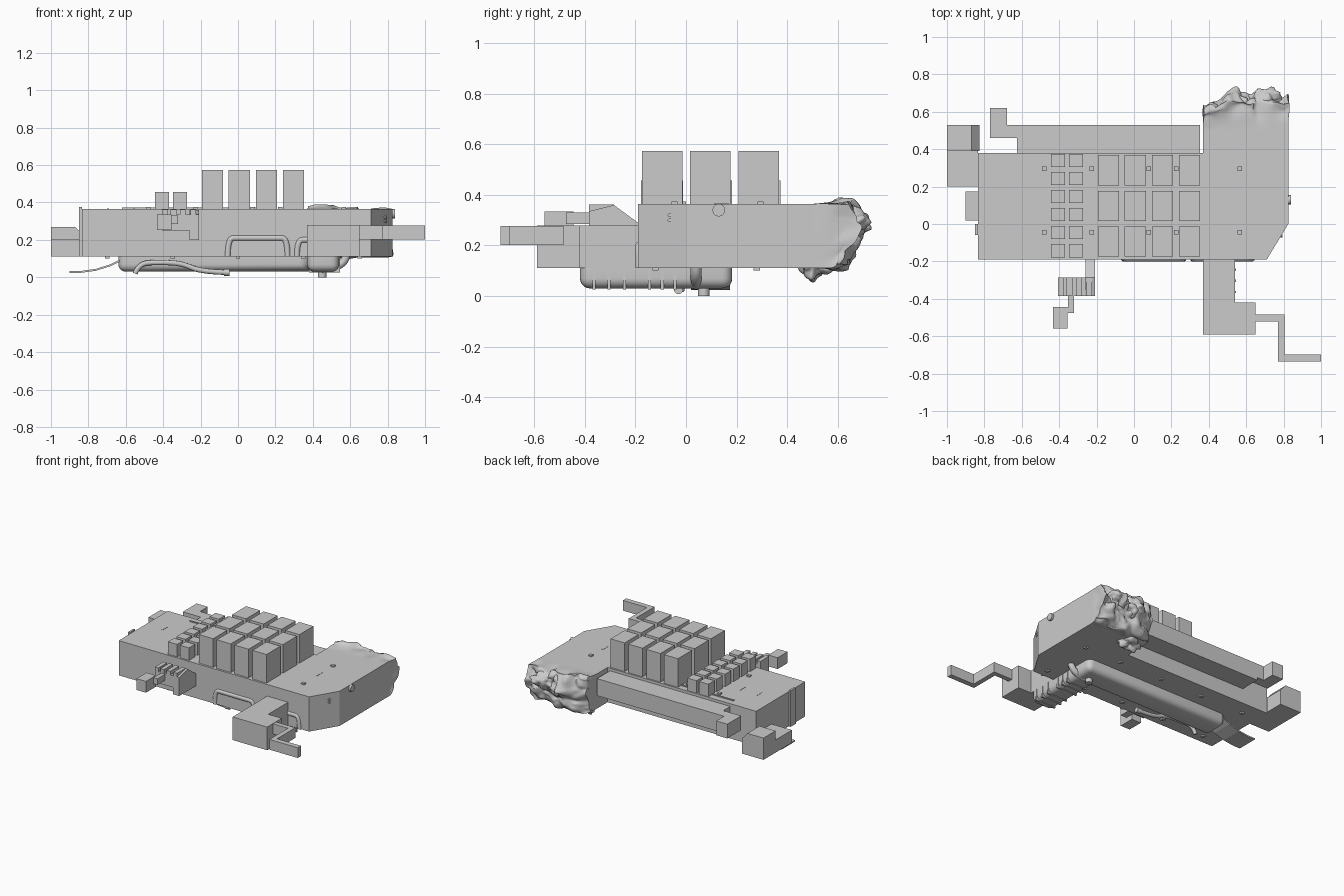
import bpy, bmesh, math
from mathutils import Vector, noise

if "Cube" in bpy.data.objects:
    bpy.data.objects.remove(bpy.data.objects["Cube"])


def finish(name, bm, smooth=None):
    bmesh.ops.recalc_face_normals(bm, faces=bm.faces)
    me = bpy.data.meshes.new(name)
    bm.to_mesh(me)
    bm.free()
    ob = bpy.data.objects.new(name, me)
    bpy.context.collection.objects.link(ob)
    if smooth:
        bpy.ops.object.select_all(action='DESELECT')
        bpy.context.view_layer.objects.active = ob
        ob.select_set(True)
        bpy.ops.object.shade_smooth_by_angle(angle=math.radians(smooth))
    return ob


def add_box(bm, x0, x1, y0, y1, z0, z1):
    vs = bmesh.ops.create_cube(bm, size=1)['verts']
    for v in vs:
        v.co = Vector((x1 if v.co.x > 0 else x0, y1 if v.co.y > 0 else y0, z1 if v.co.z > 0 else z0))
    return vs


def boxes(name, *dims):
    bm = bmesh.new()
    for d in dims:
        add_box(bm, *d)
    return finish(name, bm)


def prism(name, pts, lo, hi, axis='z', bevel=0):
    """Extrude a 2D outline: (x,y) along z, (y,z) along x, or (x,z) along y."""
    put = {'z': lambda a, b, c: (a, b, c), 'x': lambda a, b, c: (c, a, b), 'y': lambda a, b, c: (a, c, b)}[axis]
    bm = bmesh.new()
    f = bm.faces.new([bm.verts.new(put(a, b, lo)) for a, b in pts])
    base = [f]
    r = bmesh.ops.extrude_face_region(bm, geom=base, use_keep_orig=True)
    d = Vector(put(0, 0, hi - lo))
    for v in r['geom']:
        if isinstance(v, bmesh.types.BMVert):
            v.co += d
    if bevel:
        top = max(lo, hi)
        edges = [e for e in bm.edges if not all(abs(v.co.z - top) < 1e-5 for v in e.verts)]
        bmesh.ops.recalc_face_normals(bm, faces=bm.faces)
        bmesh.ops.bevel(bm, geom=edges, offset=bevel, segments=5, profile=0.5, affect='EDGES')
    return finish(name, bm, 35 if bevel else None)


def cylinder(name, loc, r, depth, axis='z', seg=20):
    bm = bmesh.new()
    bmesh.ops.create_cone(bm, cap_ends=True, segments=seg, radius1=r, radius2=r, depth=depth)
    for v in bm.verts:
        x, y, z = v.co
        v.co = Vector(loc) + Vector((z, y, x) if axis == 'x' else (x, y, z))
    return finish(name, bm, 35)


def pipe(name, pts, r):
    cu = bpy.data.curves.new(name, 'CURVE')
    cu.dimensions = '3D'
    cu.bevel_depth, cu.bevel_resolution, cu.use_fill_caps = r, 3, True
    sp = cu.splines.new('NURBS')
    sp.points.add(len(pts) - 1)
    for p, c in zip(sp.points, pts):
        p.co = (*c, 1)
    sp.order_u, sp.use_endpoint_u, sp.resolution_u = 3, True, 6
    ob = bpy.data.objects.new(name, cu)
    bpy.context.collection.objects.link(ob)


# Main hull with the chamfered front right corner
prism("hull", [(-.835, -.19), (.71, -.19), (.825, 0), (.825, .38), (-.835, .38)], .11, .365)
boxes("left_end_plate", (-.85, -.835, -.06, .0, .11, .375))

# Torn end: dense block with noise growing towards the break
bm = bmesh.new()
bmesh.ops.create_cube(bm, size=1)
bmesh.ops.subdivide_edges(bm, edges=bm.edges[:], cuts=31, use_grid_fill=True)
for v in bm.verts:
    u, t, h = v.co
    x, y, z = .5975 + .455 * u, .38 + .26 * (t + .5), .2375 + .255 * h
    w = min(1, max(0, (y - .5) / .12)) ** 2
    n = noise.noise_vector(Vector((x, y, z)) * 13)
    m = noise.turbulence(Vector((x + 3, y, z)) * 9, 2, True)
    y += w * (.10 * (1 - (2 * abs(h - .1)) ** 2) * m + .03 * n.y) - w * .10 * max(0, -u - .3) * 2
    x += w * .018 * n.x
    z += w * (.03 * n.z + (.018 if h > .3 and u < .1 else 0))
    v.co = (min(x, .835), min(y, .735), min(z, .4))
finish("torn_end", bm, 60)

# Lumps of debris hanging from and behind the torn end
bm = bmesh.new()
for cx, cy, cz, rx, ry, rz in [(.47, .51, .135, .10, .065, .075), (.55, .64, .28, .08, .07, .07),
                               (.70, .66, .29, .09, .065, .06), (.44, .57, .22, .06, .06, .07)]:
    vs = bmesh.ops.create_icosphere(bm, subdivisions=4, radius=1)['verts']
    for v in vs:
        p = Vector((cx + v.co.x * rx, cy + v.co.y * ry, cz + v.co.z * rz))
        k = .9 + .4 * noise.noise(p * 22) + .15 * noise.noise(p * 45)
        v.co = (cx + v.co.x * rx * k, min(.735, cy + v.co.y * ry * k), cz + v.co.z * rz * k)
finish("torn_debris", bm, 60)

# Grid of tall blocks and grid of small blocks on the deck
boxes("tall_blocks", *[(x, x + .114, y, y + .162, .36, .575)
                       for x in (-.193, -.05, .095, .24) for y in (-.175, .015, .207)])
boxes("small_blocks", *[(x, x + .075, y, y + .07, .36, .457)
                        for x in (-.444, -.348) for y in [-.178 + .0965 * i for i in range(6)]])

# Rear beam and its stepped arm
boxes("rear_beam", (-.625, .352, .38, .53, .22, .345))
prism("rear_arm", [(-.625, .46), (-.625, .53), (-.68, .53), (-.68, .62), (-.77, .62), (-.77, .46)], .24, .345)

# Left end bracket
boxes("left_bracket", (-1, -.835, .2, .39, .11, .203))
prism("left_bracket_cap", [(-1, .11), (-.825, .11), (-.825, .22), (-.87, .27), (-1, .27)], .39, .53, 'y')

# Front block and crank arm
prism("front_block", [(.37, -.18), (.37, -.59), (.65, -.59), (.65, -.42), (.54, -.42), (.54, -.18)], .11, .28)
prism("crank_arm", [(.64, -.485), (.64, -.52), (.77, -.52), (.77, -.735), (1, -.735), (1, -.697),
                    (.805, -.697), (.805, -.485)], .202, .277)

# Front connector with ribs, mount and plug
boxes("connector", (-.405, -.21, -.385, -.285, .25, .335))
boxes("connector_ribs", *[(x, x + .03, -.385, -.285, .33, .362) for x in (-.405, -.36, -.31, -.255)])
prism("connector_mount", [(-.385, .2), (-.19, .2), (-.19, .29), (-.285, .36), (-.385, .335)], -.26, -.208, 'x')
boxes("connector_plug", (-.352, -.322, -.475, -.38, .285, .33), (-.432, -.355, -.56, -.445, .252, .335),
      (-.36, -.322, -.475, -.447, .285, .33))

# Underside tank, L-shaped and rounded
prism("belly_tank", [(-.64, .0), (.37, .0), (.37, -.42), (.54, -.42), (.54, .183), (-.64, .183)], .03, .115, bevel=.04)
boxes("tank_ribs", *[(.38, .545, y, y + .012, .026, .11) for y in (-.37, -.31, -.25, -.15, -.1, -.05)])
cylinder("tank_drain", (.45, .07, .02), .023, .04)

# Curved sheet trailing from the tank
path = [(-.62, .1), (-.68, .07), (-.76, .045), (-.84, .034), (-.9, .034)]
prism("trailing_sheet", path + [(x, z - .01) for x, z in reversed(path)], .02, .175, 'y')

# Pipes: underside hose and front handles
pipe("belly_hose", [(-.55, -.02, .02), (-.53, -.02, .075), (-.42, -.03, .08), (-.3, -.03, .075),
                    (-.2, -.03, .03), (-.06, -.03, .026)], .014)
cylinder("hose_end", (-.06, -.03, .026), .018, .03, 'x')
for name, x0, x1, top in (("front_handle", -.055, .265, .21), ("front_handle_right", .315, .63, .2)):
    pipe(name, [(x0, -.185, .11), (x0, -.185, top), (x0 + .06, -.185, top), (x1 - .06, -.185, top),
                (x1, -.185, top), (x1, -.185, .11)], .016)
pipe("belly_bend", [(.45, .04, .045), (.57, .04, .05), (.58, .04, .12)], .022)

# Deck bolts, slots and rail
boxes("deck_bolts", *[(x - .012, x + .012, y - .012, y + .012, .36, .375)
                      for x in (-.48, -.225, .08, .225, .565) for y in (-.045, .295)])
boxes("deck_rail", (-.62, .2, .325, .335, .36, .372))
boxes("deck_slots", *[(x, x + .01, .11, .17, .36, .367) for x in (-.7, -.56, .555)])
boxes("belly_bolts", *[(x - .012, x + .012, y - .012, y + .012, .1, .115)
                       for x in (-.7, -.35, 0, .35, .65) for y in (-.12, .28)])

# Round hatches on the right end
cylinder("side_hatch", (.828, .13, .34), .025, .025, 'x')
for y, z in ((-.065, .32), (-.065, .3)):
    cylinder("side_stud", (.785, y, z), .008, .02, 'x', 10)
